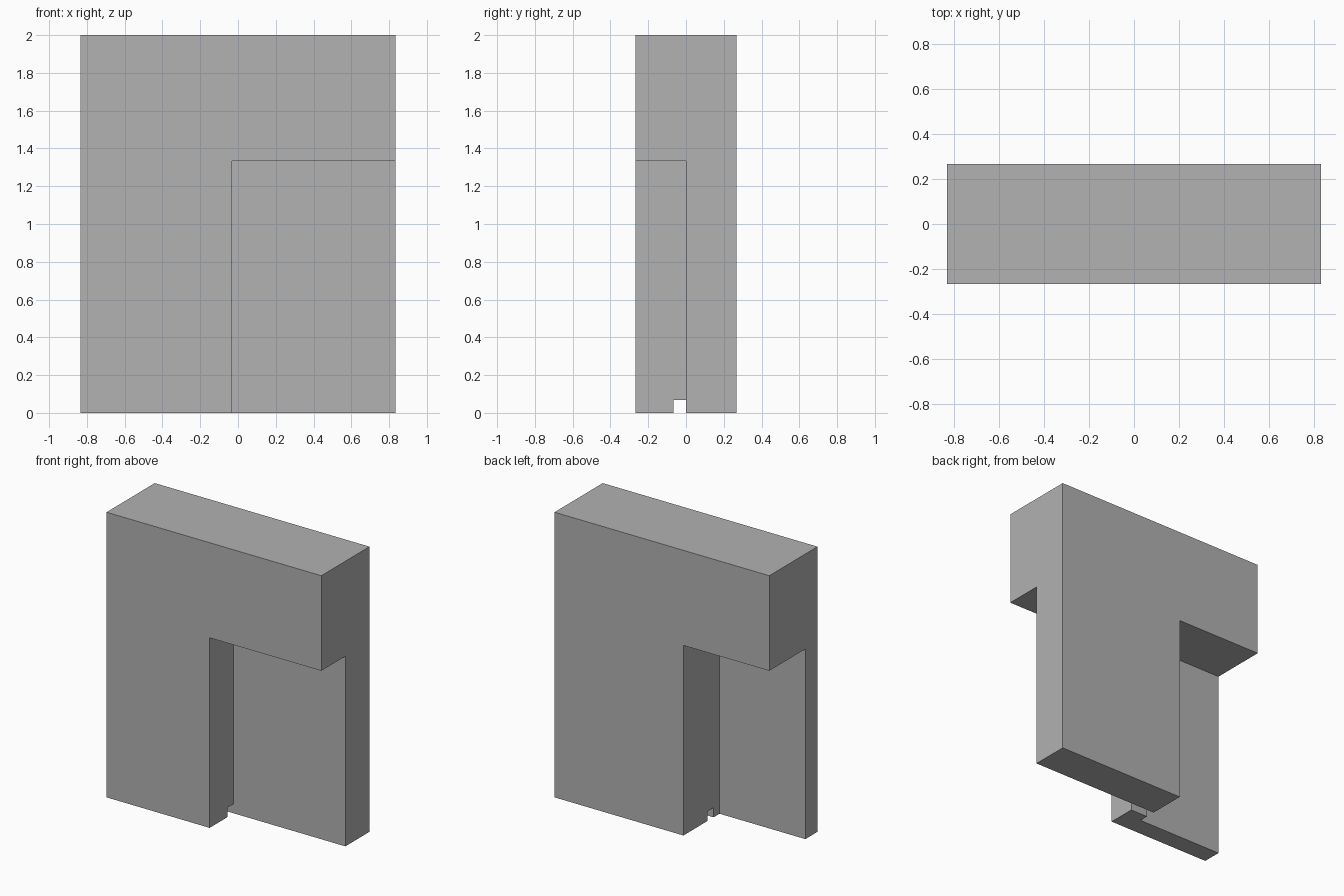
import bpy, bmesh

if "Cube" in bpy.data.objects:
    bpy.data.objects.remove(bpy.data.objects["Cube"])

grey = bpy.data.materials.new("plain_grey")
grey.diffuse_color = (0.445, 0.445, 0.445, 1)
grey.use_nodes = True
grey.node_tree.nodes["Principled BSDF"].inputs["Base Color"].default_value = grey.diffuse_color

W, D = 0.833, 0.267          # half width and half depth
LEDGE = 1.333                # underside of the upper block
T = 0.133                    # wall step


def prism(name, outline, z0, z1):
    """Extrude a plan outline (counter-clockwise) from z0 to z1."""
    bm = bmesh.new()
    face = bm.faces.new([bm.verts.new((x, y, z0)) for x, y in outline])
    top = bmesh.ops.extrude_face_region(bm, geom=[face])["geom"]
    verts = [g for g in top if isinstance(g, bmesh.types.BMVert)]
    bmesh.ops.translate(bm, verts=verts, vec=(0, 0, z1 - z0))
    bmesh.ops.recalc_face_normals(bm, faces=bm.faces[:])
    mesh = bpy.data.meshes.new(name)
    bm.to_mesh(mesh)
    bm.free()
    mesh.materials.append(grey)
    obj = bpy.data.objects.new(name, mesh)
    bpy.context.collection.objects.link(obj)
    return obj


def rect(x0, x1, y0, y1):
    return [(x0, y0), (x1, y0), (x1, y1), (x0, y1)]


def combine(target, tool, operation):
    """Apply a boolean and remove the tool object."""
    mod = target.modifiers.new(operation.lower(), 'BOOLEAN')
    mod.operation, mod.object, mod.solver = operation, tool, 'EXACT'
    bpy.context.view_layer.objects.active = target
    bpy.ops.object.modifier_apply(modifier=mod.name)
    bpy.data.objects.remove(tool)


# Lower walls: front left panel and back right panel joined by a short web
body = prism("stepped_wall", [
    (-W, -D), (-0.033, -D), (-0.033, 0), (W, 0),
    (W, D), (-0.167, D), (-0.167, -T), (-W, -T)], 0, LEDGE)

# Small square channel through the foot of the web
combine(body, prism("channel_cutter", rect(-0.3, 0.1, -0.067, 0), -0.1, 0.067),
        'DIFFERENCE')

# Full-size block on top
combine(body, prism("upper_block", rect(-W, W, -D, D), LEDGE, 2), 'UNION')

# Merge coplanar faces into clean flat sides
bm = bmesh.new()
bm.from_mesh(body.data)
bmesh.ops.remove_doubles(bm, verts=bm.verts[:], dist=1e-4)
bmesh.ops.dissolve_limit(bm, angle_limit=0.01, verts=bm.verts[:], edges=bm.edges[:])
bm.to_mesh(body.data)
bm.free()
